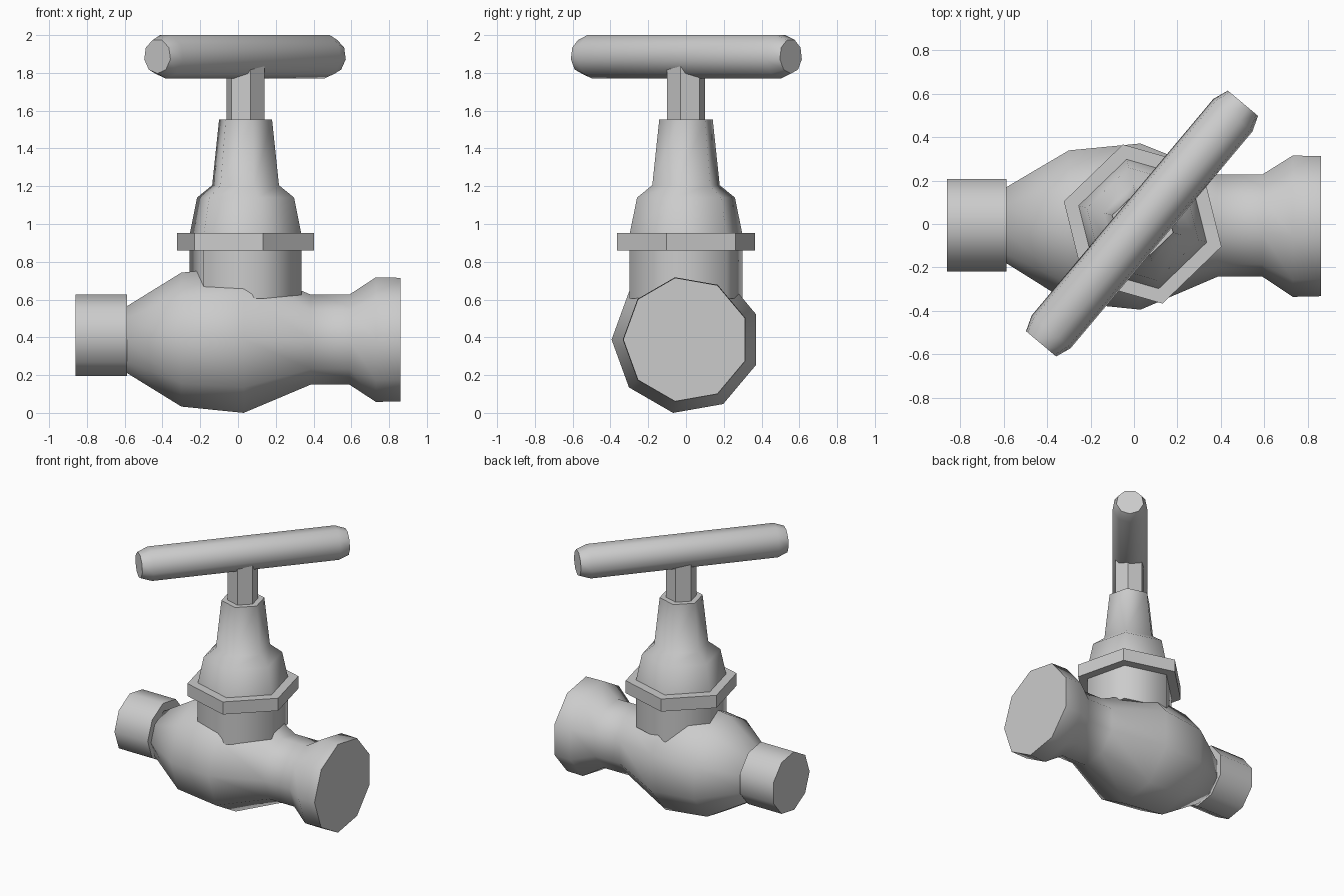
import bpy
import bmesh
from math import cos, sin, radians, tau
from mathutils import Vector

cube = bpy.data.objects.get("Cube")
if cube:
    bpy.data.objects.remove(cube, do_unlink=True)

metal = bpy.data.materials.new("grey metal")
metal.use_nodes = True
grey = (0.6, 0.6, 0.6, 1)
metal.diffuse_color = grey
metal.node_tree.nodes["Principled BSDF"].inputs["Base Color"].default_value = grey


def lathe(name, origin, axis, start, sides, profile, smooth=True):
    """Capped solid: profile of (distance along axis, radius), first corner toward start."""
    origin, axis, start = Vector(origin), Vector(axis), Vector(start)
    side = axis.cross(start)
    bm = bmesh.new()
    rings = []
    for dist, radius in profile:
        ring = []
        for i in range(sides):
            a = tau * i / sides
            ring.append(bm.verts.new(origin + axis * dist + (start * cos(a) + side * sin(a)) * radius))
        rings.append(ring)
    for low, high in zip(rings, rings[1:]):
        for i in range(sides):
            j = (i + 1) % sides
            bm.faces.new((low[i], low[j], high[j], high[i]))
    bm.faces.new(rings[0][::-1])
    bm.faces.new(rings[-1])
    bmesh.ops.recalc_face_normals(bm, faces=bm.faces)
    mesh = bpy.data.meshes.new(name)
    bm.to_mesh(mesh)
    bm.free()
    mesh.materials.append(metal)
    obj = bpy.data.objects.new(name, mesh)
    bpy.context.collection.objects.link(obj)
    if smooth:
        bpy.ops.object.select_all(action="DESELECT")
        obj.select_set(True)
        bpy.context.view_layer.objects.active = obj
        bpy.ops.object.shade_smooth_by_angle(angle=radians(63))
    return obj


X, Z, FRONT = (1, 0, 0), (0, 0, 1), (0, -1, 0)

# Horizontal pipe body with bulge and flared outlet
lathe("valve_body", (0, 0, 0.388), X, FRONT, 9,
      [(-0.6, 0.172), (-0.3, 0.36), (0.03, 0.394), (0.385, 0.242),
       (0.59, 0.242), (0.73, 0.335), (0.86, 0.332)])
lathe("inlet_collar", (0, 0, 0.41), X, FRONT, 9, [(-0.86, 0.219), (-0.587, 0.219)])

# Upright hexagonal parts share one centre and rotation
turn = radians(44)
corner = (cos(turn), sin(turn), 0)
centre = (0.04, 0, 0)
lathe("neck", centre, Z, corner, 6, [(0.605, 0.308), (0.87, 0.308)])
lathe("flange", centre, Z, corner, 6, [(0.86, 0.377), (0.953, 0.377)], smooth=False)
lathe("bonnet", centre, Z, corner, 6,
      [(0.945, 0.308), (1.14, 0.267), (1.205, 0.184), (1.552, 0.146)])
lathe("stem", centre, Z, corner, 6, [(1.54, 0.104), (1.85, 0.104)], smooth=False)

# Crossbar handle, turned diagonally
swing = radians(50)
lathe("handle", (0.037, 0.002, 1.888), (cos(swing), sin(swing), 0), (0, 0, -1), 9,
      [(-0.722, 0.092), (-0.65, 0.119), (0.65, 0.119), (0.722, 0.092)])
